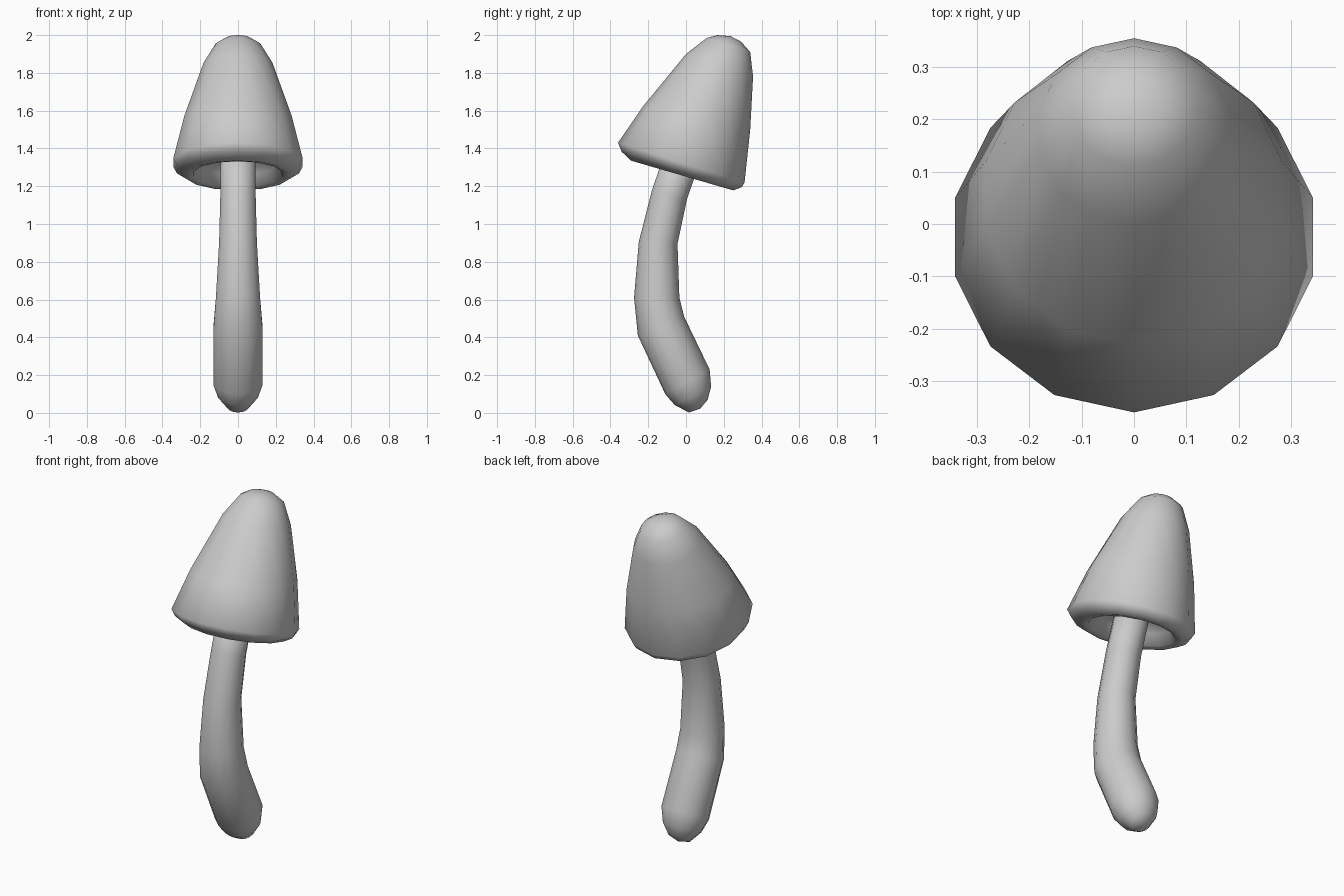
import bpy, bmesh
from math import sin, cos, pi
from mathutils import Vector

if "Cube" in bpy.data.objects:
    bpy.data.objects.remove(bpy.data.objects["Cube"])

SIDES = 14


def loft(name, sections, start=None, end=None):
    """Skin tilted circles; each section is front (y, z) and back (y, z)."""
    bm = bmesh.new()
    rings = []
    for y0, z0, y1, z1 in sections:
        mid = Vector((0, (y0 + y1) / 2, (z0 + z1) / 2))
        arm = Vector((0, (y0 - y1) / 2, (z0 - z1) / 2))
        side = Vector((arm.length, 0, 0))
        rings.append([bm.verts.new(mid + arm * cos(2 * pi * k / SIDES)
                                   + side * sin(2 * pi * k / SIDES))
                      for k in range(SIDES)])
    for a, b in zip(rings, rings[1:]):
        for k in range(SIDES):
            n = (k + 1) % SIDES
            bm.faces.new((a[k], a[n], b[n], b[k]))
    for tip, ring in ((start, rings[0]), (end, rings[-1])):
        if tip:
            v = bm.verts.new((0, *tip))
            for k in range(SIDES):
                bm.faces.new((v, ring[k], ring[(k + 1) % SIDES]))
    bmesh.ops.recalc_face_normals(bm, faces=bm.faces[:])
    for f in bm.faces:
        f.smooth = True
    mesh = bpy.data.meshes.new(name)
    bm.to_mesh(mesh)
    bm.free()
    obj = bpy.data.objects.new(name, mesh)
    bpy.context.collection.objects.link(obj)
    return obj


# Curved stem with a rounded foot
loft("stem", [
    (0.015, 0.002, 0.115, 0.07),
    (-0.06, 0.042, 0.133, 0.14),
    (-0.11, 0.10, 0.125, 0.23),
    (-0.255, 0.41, -0.01, 0.51),
    (-0.275, 0.61, -0.035, 0.61),
    (-0.25, 0.905, -0.045, 0.895),
    (-0.18, 1.18, 0.005, 1.13),
    (-0.10, 1.41, 0.08, 1.35),
], start=(0.075, 0.022), end=(0.0, 1.40))

# Tilted cap: crown, rim, rolled lip, then the hollow underside
loft("cap", [
    (0.165, 2.0, 0.29, 1.967),
    (0.11, 1.985, 0.34, 1.91),
    (0.0, 1.90, 0.355, 1.78),
    (-0.23, 1.62, 0.34, 1.50),
    (-0.36, 1.43, 0.31, 1.22),
    (-0.34, 1.382, 0.295, 1.195),
    (-0.29, 1.335, 0.25, 1.178),
    (-0.25, 1.332, 0.21, 1.195),
    (-0.20, 1.38, 0.20, 1.26),
    (-0.12, 1.42, 0.14, 1.34),
], start=(0.235, 1.995), end=(0.015, 1.395))
